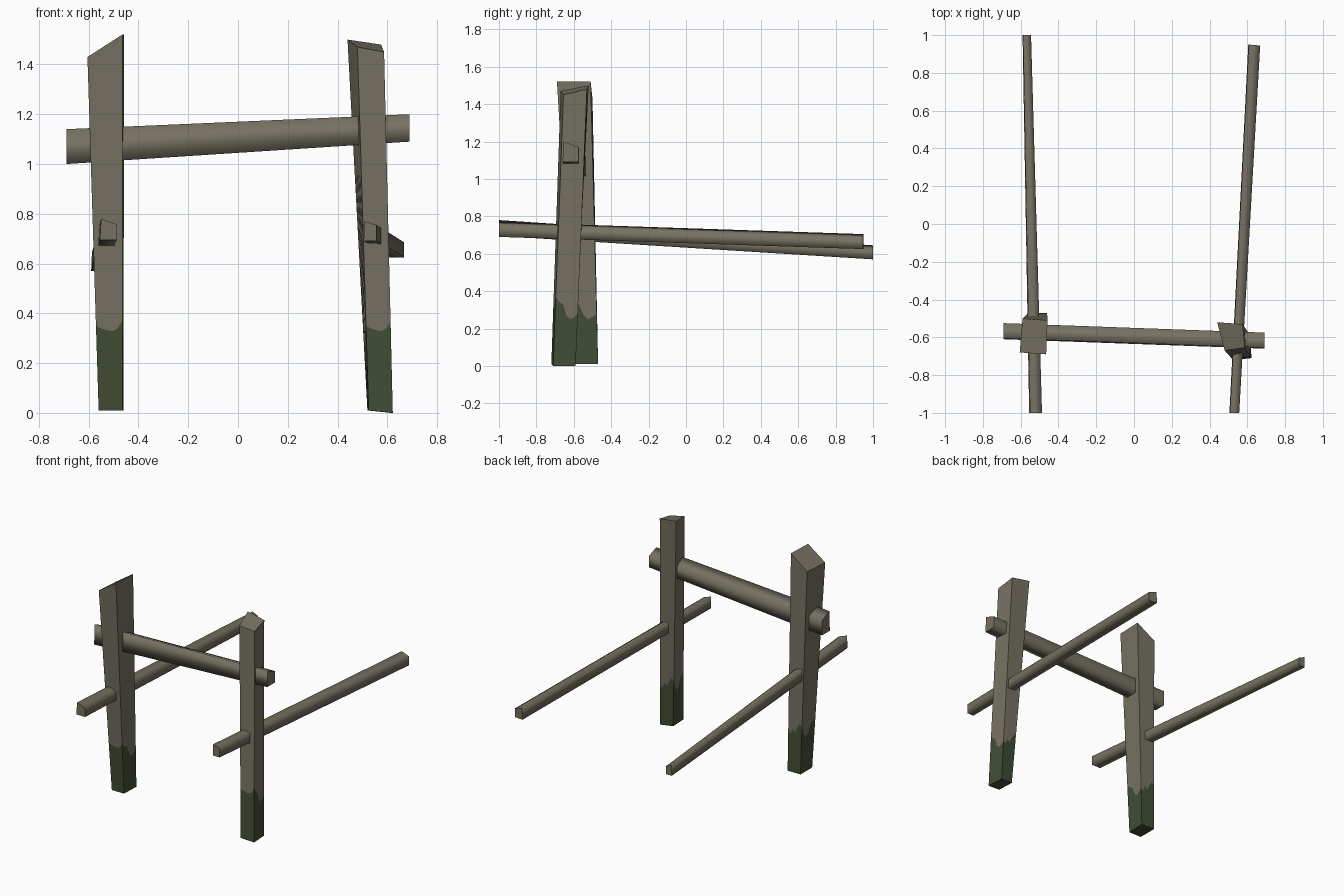
import bpy, bmesh
from mathutils import Vector

if "Cube" in bpy.data.objects:
    bpy.data.objects.remove(bpy.data.objects["Cube"])


def material(name, colour):
    mat = bpy.data.materials.new(name)
    mat.use_nodes = True
    mat.diffuse_color = (*colour, 1)
    mat.node_tree.nodes["Principled BSDF"].inputs["Base Color"].default_value = (*colour, 1)
    return mat


WOOD = material("weathered wood", (0.18, 0.165, 0.12))
MOSS = material("dark moss", (0.053, 0.075, 0.035))


def finish(name, bm, mats):
    bmesh.ops.recalc_face_normals(bm, faces=bm.faces)
    mesh = bpy.data.meshes.new(name)
    bm.to_mesh(mesh)
    bm.free()
    for mat in mats:
        mesh.materials.append(mat)
    obj = bpy.data.objects.new(name, mesh)
    bpy.context.collection.objects.link(obj)
    return obj


# Moss line along the front, +x, back and -x sides, going round the post
MOSS_LINES = [
    (0.35, 0.34, 0.335, 0.33, 0.33, 0.34, 0.37),
    (0.37, 0.34, 0.33, 0.27, 0.25, 0.26, 0.28),
    (0.28, 0.27, 0.31, 0.29, 0.33, 0.36, 0.34),
    (0.34, 0.28, 0.26, 0.27, 0.33, 0.34, 0.35),
]


def post(name, bottom, top):
    """Four-sided post with a wavy moss line, corners counter-clockwise from front left."""
    bm = bmesh.new()
    rings = [[], [], []]
    for side, line in enumerate(MOSS_LINES):
        nxt = (side + 1) % 4
        steps = len(line) - 1
        for i in range(steps):
            low = Vector(bottom[side]).lerp(Vector(bottom[nxt]), i / steps)
            high = Vector(top[side]).lerp(Vector(top[nxt]), i / steps)
            middle = low.lerp(high, (line[i] - low.z) / (high.z - low.z))
            for ring, point in zip(rings, (low, middle, high)):
                ring.append(bm.verts.new(point))
    count = len(rings[0])
    for level in range(2):
        a, b = rings[level], rings[level + 1]
        for i in range(count):
            j = (i + 1) % count
            bm.faces.new((a[i], a[j], b[j], b[i])).material_index = 1 - level
    bm.faces.new(rings[0]).material_index = 1
    bm.faces.new(rings[2])
    return finish(name, bm, [WOOD, MOSS])


def beam(name, start, end):
    """Four-sided beam with softly shaded sides and crisp ends."""
    bm = bmesh.new()
    a, b = [[bm.verts.new(p) for p in ring] for ring in (start, end)]
    for i in range(4):
        j = (i + 1) % 4
        bm.faces.new((a[i], a[j], b[j], b[i])).smooth = True
    for ring in (a, b):
        cap = bm.faces.new(ring)
        for edge in cap.edges:
            edge.smooth = False
    return finish(name, bm, [WOOD])


# Upright posts
post("right_post",
     [(-0.56, -0.6, 0.01), (-0.465, -0.6, 0.01), (-0.46, -0.47, 0.01), (-0.56, -0.47, 0.01)],
     [(-0.605, -0.68, 1.43), (-0.465, -0.69, 1.52), (-0.458, -0.51, 1.52), (-0.59, -0.5, 1.43)])
post("left_post",
     [(0.525, -0.72, 0.01), (0.622, -0.71, 0.0), (0.615, -0.59, 0.0), (0.52, -0.6, 0.01)],
     [(0.48, -0.67, 1.47), (0.587, -0.655, 1.45), (0.575, -0.53, 1.48), (0.44, -0.52, 1.5)])

# Crossbar between the posts
beam("crossbar",
     [(-0.69, -0.61, 1.0), (-0.69, -0.525, 1.0), (-0.69, -0.525, 1.105), (-0.69, -0.605, 1.14)],
     [(0.69, -0.66, 1.09), (0.69, -0.575, 1.09), (0.69, -0.575, 1.17), (0.69, -0.655, 1.2)])

# Long side rails
beam("right_rail",
     [(-0.555, -1, 0.695), (-0.487, -1, 0.695), (-0.487, -1, 0.757), (-0.55, -1, 0.78)],
     [(-0.59, 1, 0.57), (-0.545, 1, 0.57), (-0.545, 1, 0.625), (-0.587, 1, 0.645)])
beam("left_rail",
     [(0.505, -1, 0.69), (0.557, -1, 0.69), (0.557, -1, 0.755), (0.508, -1, 0.77)],
     [(0.605, 0.95, 0.625), (0.668, 0.945, 0.625), (0.668, 0.945, 0.685), (0.608, 0.95, 0.705)])
